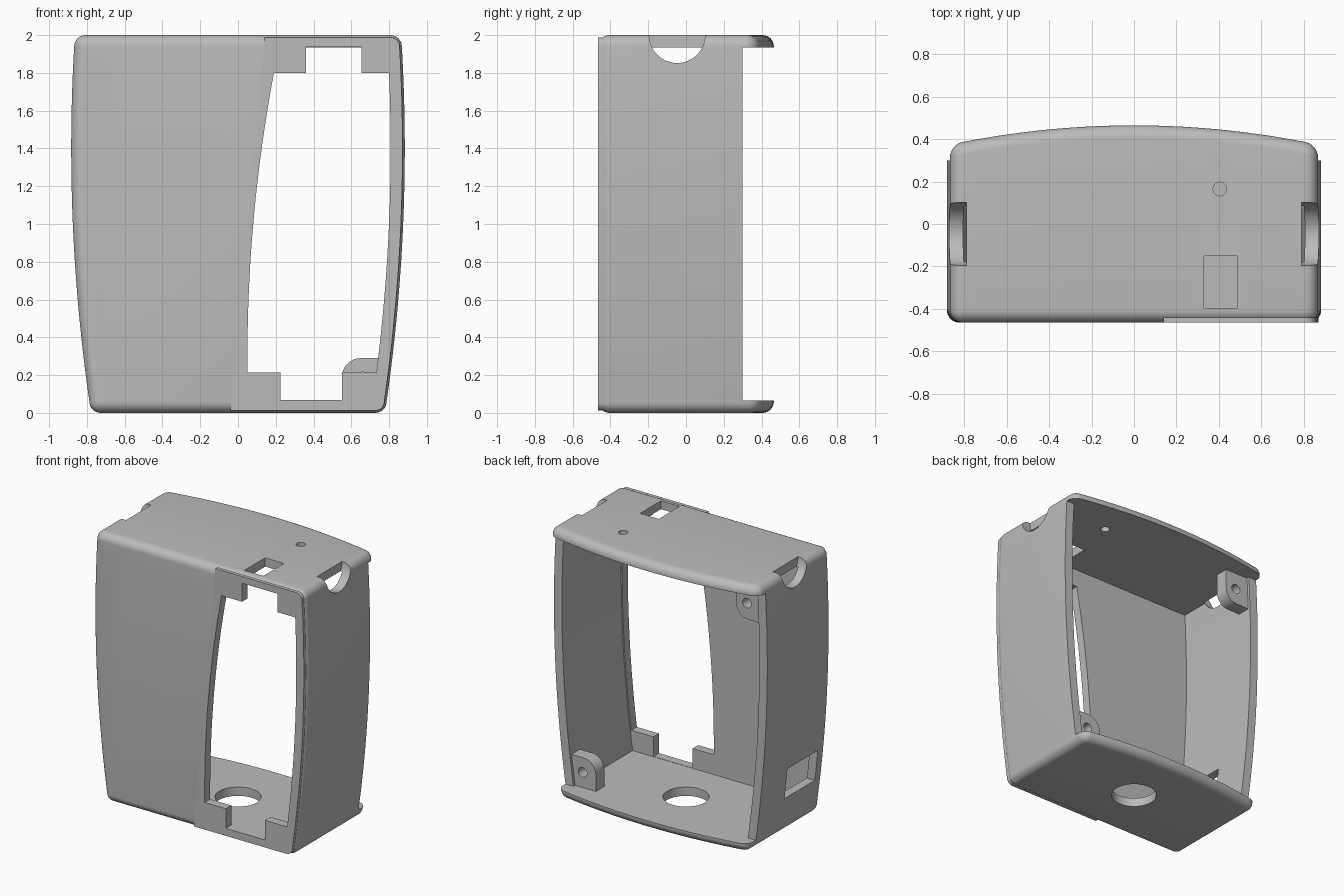
import bpy, bmesh, math

if "Cube" in bpy.data.objects:
    bpy.data.objects.remove(bpy.data.objects["Cube"])

FRONT, BACK, FILLET, WALL = -0.465, 0.465, 0.06, 0.066

grey = bpy.data.materials.new("light grey plastic")
grey.use_nodes = True
colour = (0.5, 0.5, 0.5, 1)
grey.diffuse_color = colour
grey.node_tree.nodes["Principled BSDF"].inputs["Base Color"].default_value = colour


def side_x(z):
    """Half width of the bowed case at a height."""
    return 0.883 - 0.0536 * (z - 1.4) ** 2


def outline(inset):
    """Closed front outline of the case, counter-clockwise, moved inward."""
    r = max(FILLET - inset, 0.002)
    low, high = inset + r, 2 - inset - r
    half = []
    cx = side_x(low) - inset - r
    half += [(cx * k / 14, inset) for k in range(14)]
    for k in range(9):
        a = math.radians(-90 + 90 * k / 8)
        half.append((cx + r * math.cos(a), low + r * math.sin(a)))
    for k in range(1, 24):
        z = low + (high - low) * k / 24
        half.append((side_x(z) - inset, z))
    cx = side_x(high) - inset - r
    for k in range(9):
        a = math.radians(90 * k / 8)
        half.append((cx + r * math.cos(a), high + r * math.sin(a)))
    half += [(cx * k / 14, 2 - inset) for k in range(13, -1, -1)]
    return half + [(-x, z) for x, z in half[-2:0:-1]]


def make_object(name, bm):
    bmesh.ops.recalc_face_normals(bm, faces=bm.faces)
    mesh = bpy.data.meshes.new(name)
    bm.to_mesh(mesh)
    bm.free()
    mesh.materials.append(grey)
    ob = bpy.data.objects.new(name, mesh)
    bpy.context.collection.objects.link(ob)
    return ob


def prism(name, points, y0, y1):
    """Extrude an x-z outline along y."""
    bm = bmesh.new()
    face = bm.faces.new([bm.verts.new((x, y0, z)) for x, z in points])
    new = bmesh.ops.extrude_face_region(bm, geom=[face])["geom"]
    verts = [v for v in new if isinstance(v, bmesh.types.BMVert)]
    bmesh.ops.translate(bm, vec=(0, y1 - y0, 0), verts=verts)
    return make_object(name, bm)


def box(name, x0, x1, y0, y1, z0, z1):
    return prism(name, [(x0, z0), (x1, z0), (x1, z1), (x0, z1)], y0, y1)


def cylinder(name, centre, radius, depth, axis="Z"):
    turn = {"X": (0, math.pi / 2, 0), "Y": (math.pi / 2, 0, 0), "Z": (0, 0, 0)}[axis]
    bpy.ops.mesh.primitive_cylinder_add(vertices=48, radius=radius, depth=depth,
                                        location=centre, rotation=turn)
    ob = bpy.context.object
    ob.name = name
    ob.data.materials.append(grey)
    return ob


def combine(target, tool, operation):
    mod = target.modifiers.new(tool.name, "BOOLEAN")
    mod.object, mod.operation, mod.solver = tool, operation, "EXACT"
    tool.hide_render = True
    bpy.context.view_layer.update()
    graph = bpy.context.evaluated_depsgraph_get()
    mesh = bpy.data.meshes.new_from_object(target.evaluated_get(graph))
    target.modifiers.clear()
    target.data = mesh
    bpy.data.objects.remove(tool)


# Outer case: filleted front rim, straight walls, filleted bowed back rim
bm = bmesh.new()
rings = []
steps = [math.radians(90 * k / 8) for k in range(9)]
for t in steps:
    inset, y = FILLET * (1 - math.sin(t)), FRONT + FILLET * (1 - math.cos(t))
    rings.append([bm.verts.new((x, y, z)) for x, z in outline(inset)])
for t in reversed(steps):
    inset, back = FILLET * (1 - math.sin(t)), BACK - FILLET * (1 - math.cos(t))
    rings.append([bm.verts.new((x, back - 0.12 * x * x, z)) for x, z in outline(inset)])
n = len(rings[0])
for a, b in zip(rings, rings[1:]):
    for i in range(n):
        j = (i + 1) % n
        bm.faces.new((a[i], a[j], b[j], b[i]))
bm.faces.new(rings[0])
hub = bm.verts.new((0, BACK, 1))
for i in range(n):
    bm.faces.new((rings[-1][i], rings[-1][(i + 1) % n], hub))
case = make_object("case_shell", bm)

# Square-edged front frame around the opening
frame = [(x, z) for x, z in outline(0.012) if x > -0.04 + 0.09 * z]
start = next(i for i in range(len(frame)) if frame[i][1] < 0.05 and frame[i - 1][1] > 1.9)
frame = frame[start:] + frame[:start]
frame = [(-0.04, 0.012)] + frame + [(0.14, 1.988)]
combine(case, prism("front_frame", frame, FRONT - 0.0005, -0.39), "UNION")

# Hollow interior and open back
combine(case, prism("cavity", outline(WALL), -0.40, 1), "DIFFERENCE")
combine(case, box("back_opening", -1, 1, 0.30, 1, WALL, 2 - WALL), "DIFFERENCE")

# Front opening with a tab left in each corner
left = [(0.05 + 0.14 * (k / 16) ** 2, 0.3 + 1.5 * k / 16) for k in range(17)]
right = [(side_x(z) - 0.075, z) for z in [1.8 - 1.585 * k / 16 for k in range(17)]]
top = [(0.36, 1.8), (0.36, 1.938), (0.655, 1.938), (0.655, 1.8)]
bottom = [(0.55, 0.215), (0.55, 0.068), (0.225, 0.068), (0.225, 0.215), (0.05, 0.215)]
combine(case, prism("front_opening", left + top + right + bottom, -0.6, -0.3), "DIFFERENCE")

# Screw bosses in two opposite corners
for name, x_in, x_out, z_in, z_out, hole in (
        ("lower_boss", 0.55, 0.765, 0.29, 0.03, (0.66, 0.18)),
        ("upper_boss", -0.61, -0.84, 1.69, 1.97, (-0.70, 1.81))):
    sx, sz = math.copysign(0.1, x_out - x_in), math.copysign(0.1, z_out - z_in)
    pts = [(x_out, z_in), (x_out, z_out), (x_in, z_out)]
    for k in range(9):
        a = math.radians(90 * k / 8)
        pts.append((x_in + sx * (1 - math.cos(a)), z_in + sz * (1 - math.sin(a))))
    combine(case, prism(name, pts, 0.18, 0.28), "UNION")
    combine(case, cylinder("screw_hole", (hole[0], 0.23, hole[1]), 0.036, 0.2, "Y"), "DIFFERENCE")

# Half-round notches at the top of both sides
for s in (1, -1):
    combine(case, cylinder("notch", (s * 0.94, -0.047, 2), 0.148, 0.3, "X"), "DIFFERENCE")

# Holes in the top, bottom and side
combine(case, box("top_slot", 0.33, 0.485, -0.395, -0.15, 1.8, 2.2), "DIFFERENCE")
combine(case, cylinder("top_hole", (0.405, 0.165, 2), 0.032, 0.4), "DIFFERENCE")
combine(case, cylinder("bottom_hole", (0, 0, 0), 0.157, 0.4), "DIFFERENCE")
combine(case, box("side_window", -1, -0.6, -0.36, 0, 0.27, 0.5), "DIFFERENCE")

# One material slot, smooth curves with crisp edges
case.data.materials.clear()
case.data.materials.append(grey)
for p in case.data.polygons:
    p.material_index = 0
bpy.ops.object.select_all(action="DESELECT")
case.select_set(True)
bpy.context.view_layer.objects.active = case
bpy.ops.object.shade_smooth_by_angle(angle=math.radians(30))
